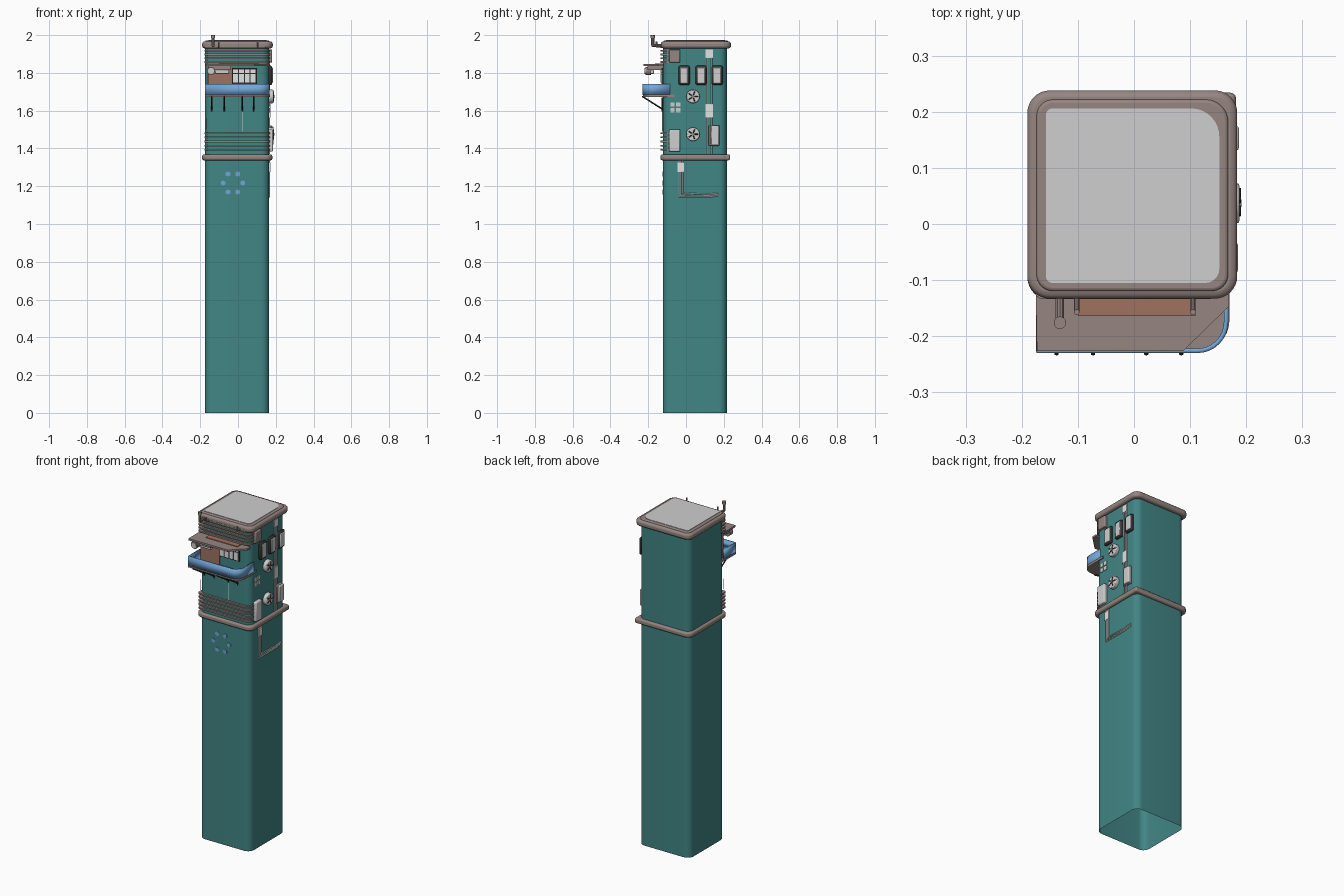
import bpy, bmesh, math
from mathutils import Vector, Matrix

cube = bpy.data.objects.get("Cube")
if cube:
    bpy.data.objects.remove(cube, do_unlink=True)


def material(name, rgb):
    m = bpy.data.materials.new(name)
    m.use_nodes = True
    m.diffuse_color = (*rgb, 1)
    m.node_tree.nodes["Principled BSDF"].inputs["Base Color"].default_value = (*rgb, 1)
    return m


TEAL = material("teal wall", (0.054, 0.235, 0.235))
BROWN = material("grey brown trim", (0.30, 0.235, 0.22))
RUST = material("rusty brown", (0.35, 0.17, 0.12))
GREY = material("light grey", (0.62, 0.62, 0.62))
BLUE = material("balcony blue", (0.17, 0.38, 0.68))
DARK = material("dark frame", (0.035, 0.03, 0.03))
WHITE = material("white pipe", (0.75, 0.77, 0.76))

parts = []
LEFT, RIGHT, FRONT, BACK = -0.175, 0.165, -0.122, 0.217


def add_mesh(name, bm, mat):
    bmesh.ops.recalc_face_normals(bm, faces=bm.faces)
    me = bpy.data.meshes.new(name)
    bm.to_mesh(me)
    bm.free()
    me.materials.append(mat)
    ob = bpy.data.objects.new(name, me)
    bpy.context.collection.objects.link(ob)
    parts.append(ob)
    return ob


def bevel(ob, width, segments=3):
    mod = ob.modifiers.new("bevel", "BEVEL")
    mod.width, mod.segments, mod.limit_method = width, segments, "ANGLE"
    mod.angle_limit = math.radians(50)
    return ob


def outline(x0, x1, y0, y1, sw, se, ne, nw):
    """Rectangle outline with its own radius at each corner."""
    pts = []
    corners = ((x0, y0, 1, 1, sw), (x1, y0, -1, 1, se), (x1, y1, -1, -1, ne), (x0, y1, 1, -1, nw))
    for i, (x, y, sx, sy, r) in enumerate(corners):
        steps = 8 if r else 0
        for k in range(steps + 1):
            a = math.pi + (i + k / max(steps, 1)) * math.pi / 2
            pts.append((x + r * (sx + math.cos(a)), y + r * (sy + math.sin(a))))
    return pts


def prism(name, pts, z0, z1, mat, bottom=True):
    bm = bmesh.new()
    low = [bm.verts.new((x, y, z0)) for x, y in pts]
    high = [bm.verts.new((x, y, z1)) for x, y in pts]
    for i in range(len(pts)):
        j = (i + 1) % len(pts)
        bm.faces.new((low[i], low[j], high[j], high[i]))
    bm.faces.new(high)
    if bottom:
        bm.faces.new(low[::-1])
    return add_mesh(name, bm, mat)


def box(name, xs, ys, zs, mat, width=0):
    ob = prism(name, outline(xs[0], xs[1], ys[0], ys[1], 0, 0, 0, 0), zs[0], zs[1], mat)
    return bevel(ob, width, 2) if width else ob


def side_box(name, y, z, w, h, depth, mat, width=0):
    """Box standing out from the +x wall, centred on y and z."""
    return box(name, (RIGHT - 0.005, RIGHT + depth), (y - w / 2, y + w / 2),
               (z - h / 2, z + h / 2), mat, width)


def disc(name, centre, radius, depth, axis, mat, sides=24):
    bm = bmesh.new()
    bmesh.ops.create_cone(bm, cap_ends=True, segments=sides, radius1=radius, radius2=radius, depth=depth)
    rot = Vector((0, 0, 1)).rotation_difference(Vector(axis)).to_matrix().to_4x4()
    bm.transform(Matrix.Translation(centre) @ rot)
    return add_mesh(name, bm, mat)


def pipe(name, path, radius, mat):
    """Round tube along straight runs, with ball joints at the bends."""
    bm = bmesh.new()
    for a, b in zip(path, path[1:]):
        a, b = Vector(a), Vector(b)
        rot = Vector((0, 0, 1)).rotation_difference(b - a).to_matrix().to_4x4()
        bmesh.ops.create_cone(bm, cap_ends=True, segments=10, radius1=radius, radius2=radius,
                              depth=(b - a).length, matrix=Matrix.Translation((a + b) / 2) @ rot)
    for p in path[1:-1]:
        bmesh.ops.create_icosphere(bm, subdivisions=2, radius=radius, matrix=Matrix.Translation(p))
    return add_mesh(name, bm, mat)


# Tower shaft, open underneath
R = 0.04
prism("tower_shaft", outline(LEFT, RIGHT, FRONT, BACK, R, R, R, R), 0, 1.94, TEAL, bottom=False)

# Ledge and roof cornice
bevel(prism("middle_ledge", outline(-0.19, 0.182, -0.135, 0.234, R, R, 0, R), 1.337, 1.368, BROWN), 0.01)
bevel(prism("roof_cornice", outline(-0.19, 0.184, -0.133, 0.238, R, R, R, R), 1.93, 1.966, BROWN), 0.012)
bevel(prism("roof_kerb", outline(-0.174, 0.168, -0.12, 0.222, 0.03, 0.03, 0.04, 0.03), 1.955, 1.971, BROWN), 0.006)
prism("roof_deck", outline(-0.157, 0.152, -0.105, 0.206, 0.012, 0.025, 0.05, 0.012), 1.965, 1.973, GREY)

# Horizontal ribs wrapping the front corner
for base, step in ((1.388, 0.022), (1.853, 0.02)):
    for i in range(5):
        z = base + i * step
        prism("front_rib", outline(LEFT - 0.002, RIGHT + 0.004, -0.134, -0.085, 0.015, R, 0, 0),
              z, z + 0.009, BROWN)

# Balcony floor and parapet
prism("balcony_floor", outline(LEFT, 0.17, -0.227, -0.06, 0, 0.055, 0, 0), 1.673, 1.686, BROWN)
path = outline(LEFT + 0.001, 0.168, -0.23, -0.085, 0, 0.055, 0, 0)
path = [(LEFT + 0.001, -0.115)] + path[:-1]
path = path[:-1] + [(0.168, -0.085)]
bm = bmesh.new()
rows = [[bm.verts.new((x, y, z)) for x, y in path] for z in (1.684, 1.742)]
for i in range(len(path) - 1):
    bm.faces.new((rows[0][i], rows[0][i + 1], rows[1][i + 1], rows[1][i]))
parapet = add_mesh("balcony_parapet", bm, BLUE)
solid = parapet.modifiers.new("thickness", "SOLIDIFY")
solid.thickness = 0.008

# Diagonal balcony struts
for x in (-0.138, -0.073, 0.022, 0.084):
    pipe("balcony_strut", [(x, -0.232, 1.676), (x, -0.12, 1.605)], 0.004, DARK)
    pipe("strut_foot", [(x, -0.125, 1.595), (x, -0.125, 1.67)], 0.004, DARK)

# Canopy over the balcony with a cut corner
prism("canopy", [(LEFT, -0.12), (-0.173, -0.226), (0.088, -0.226), (0.168, -0.148), (0.168, -0.12)],
      1.836, 1.847, BROWN)
box("canopy_patch", (-0.1, 0.11), (-0.164, -0.12), (1.846, 1.851), RUST)
box("canopy_box", (-0.16, -0.04), (-0.205, -0.12), (1.815, 1.837), BROWN)
disc("flood_lamp", (-0.143, -0.2, 1.81), 0.022, 0.03, (0, -1, 0), BROWN)
disc("flood_lamp_lens", (-0.143, -0.217, 1.81), 0.016, 0.005, (0, -1, 0), GREY)
box("tube_lamp", (-0.122, -0.048), (-0.19, -0.17), (1.795, 1.815), GREY, 0.004)

# Balcony door panel and gridded window
box("door_panel", (-0.16, -0.035), (-0.128, -0.11), (1.686, 1.836), RUST)
box("front_window_frame", (-0.033, 0.1), (-0.13, -0.11), (1.742, 1.825), DARK)
for i in range(4):
    x = -0.026 + i * 0.031
    for z0, z1 in ((1.748, 1.795), (1.80, 1.819)):
        box("front_window_pane", (x, x + 0.026), (-0.134, -0.125), (z0, z1), WHITE)

# Roof vent and cornice brackets
pipe("roof_vent", [(-0.132, -0.12, 1.945), (-0.132, -0.176, 1.945), (-0.132, -0.176, 1.99)], 0.008, BROWN)
disc("vent_cap", (-0.132, -0.176, 1.992), 0.011, 0.016, (0, 0, 1), BROWN)
for x in (-0.102, 0.105):
    pipe("cornice_bracket", [(x, -0.12, 1.94), (x, -0.157, 1.94), (x, -0.157, 1.965)], 0.005, BROWN)

# Thin drains on the front wall
for x, z0, z1 in ((-0.165, 1.5, 1.56), (0.022, 1.49, 1.6)):
    pipe("front_drain", [(x, FRONT - 0.002, z0), (x, FRONT - 0.002, z1)], 0.002, WHITE)

# Ring of blue marks on the shaft front
for i in range(6):
    a = i * math.pi / 3
    disc("blue_mark", (-0.027 + 0.052 * math.cos(a), FRONT, 1.217 + 0.055 * math.sin(a)),
         0.014, 0.006, (0, -1, 0), BLUE, 6)

# Three framed side windows
for y in (-0.01, 0.08, 0.165):
    side_box("side_window_frame", y, 1.787, 0.06, 0.104, 0.016, DARK, 0.01)
    side_box("side_window_pane", y, 1.787, 0.042, 0.084, 0.019, GREY, 0.004)

# Round wall fans
for z in (1.675, 1.475):
    bevel(disc("fan_housing", (RIGHT + 0.01, 0.037, z), 0.036, 0.026, (1, 0, 0), GREY), 0.005, 2)
    for i in range(5):
        a = i * math.tau / 5
        out = Vector((0, math.cos(a), math.sin(a)))
        c = Vector((RIGHT + 0.023, 0.037, z))
        pipe("fan_blade", [c + out * 0.008, c + out * 0.027], 0.003, DARK)
    disc("fan_hub", (RIGHT + 0.024, 0.037, z), 0.007, 0.006, (1, 0, 0), BROWN, 12)

# Small four-pane window
for dy in (-0.015, 0.015):
    for dz in (-0.015, 0.015):
        side_box("small_window_pane", -0.056 + dy, 1.617 + dz, 0.022, 0.022, 0.004, GREY)

# Wall units
side_box("front_wall_unit", -0.06, 1.442, 0.058, 0.118, 0.02, GREY, 0.006)
side_box("rear_unit_bracket", 0.148, 1.468, 0.058, 0.108, 0.012, BROWN, 0.004)
side_box("rear_wall_unit", 0.153, 1.468, 0.044, 0.1, 0.022, GREY, 0.005)
side_box("upper_wall_unit", -0.06, 1.89, 0.058, 0.07, 0.016, BROWN, 0.005)

# Cable runs on the side wall
X = RIGHT + 0.002
for y in (0.112, 0.124, 0.136):
    pipe("riser_cable", [(X, y, 1.37), (X, y, 1.925)], 0.003, WHITE)
for z, h in ((1.9, 0.045), (1.6, 0.07)):
    side_box("cable_cover", 0.123, z, 0.04, h, 0.006, WHITE)
for k in (0, 0.01, 0.02):
    pipe("lower_cable", [(X, -0.037 + k, 1.335), (X, -0.037 + k, 1.143 + k), (X, 0.12, 1.143 + k * 0.7),
                         (X, 0.17, 1.15 + k * 0.7)], 0.003, WHITE)
side_box("lower_cable_cover", -0.027, 1.3, 0.034, 0.05, 0.006, WHITE)

# Smooth the rounded shapes, keeping hard edges
bpy.ops.object.select_all(action="DESELECT")
for ob in parts:
    ob.select_set(True)
bpy.context.view_layer.objects.active = parts[0]
bpy.ops.object.shade_smooth_by_angle(angle=math.radians(35))
